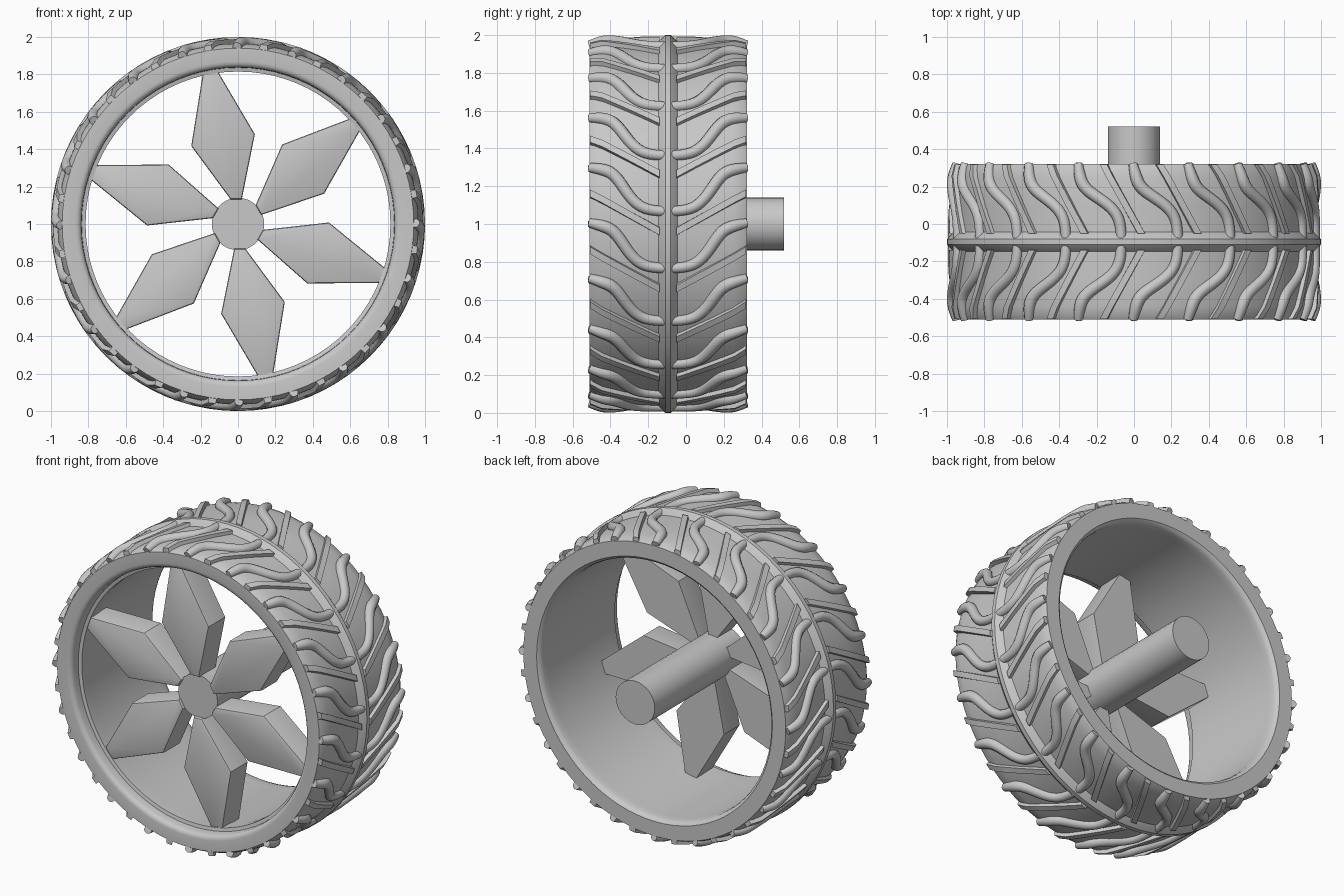
import bpy, bmesh, math
from math import sin, cos, pi
from mathutils import Matrix, Vector

cube = bpy.data.objects.get("Cube")
if cube:
    bpy.data.objects.remove(cube, do_unlink=True)

grey = bpy.data.materials.new("plain grey")
grey.use_nodes = True
GREY = (0.58, 0.58, 0.58, 1)
grey.diffuse_color = GREY
grey.node_tree.nodes["Principled BSDF"].inputs["Base Color"].default_value = GREY

MID = -0.095     # centre of the tread across the width
PITCHES = 20
STEP = 2 * pi / PITCHES
PHASE = 0.07


def cyl(r, a, y):
    """Point at radius r and angle a around the wheel axis."""
    return Vector((r * cos(a), y, 1 + r * sin(a)))


def add(name, data):
    ob = bpy.data.objects.new(name, data)
    bpy.context.collection.objects.link(ob)
    data.materials.append(grey)
    return ob


def select(ob):
    bpy.ops.object.select_all(action='DESELECT')
    ob.select_set(True)
    bpy.context.view_layer.objects.active = ob


def smooth(ob, angle):
    select(ob)
    bpy.ops.object.shade_smooth_by_angle(angle=math.radians(angle))


def finish(name, bm, angle=35):
    bmesh.ops.recalc_face_normals(bm, faces=bm.faces)
    me = bpy.data.meshes.new(name)
    bm.to_mesh(me)
    bm.free()
    smooth(add(name, me), angle)


def revolve(name, profile, steps=80):
    """Closed (radius, y) profile turned around the wheel axis."""
    bm = bmesh.new()
    rings = [[bm.verts.new(cyl(r, 2 * pi * i / steps, y)) for r, y in profile]
             for i in range(steps)]
    n = len(profile)
    for i in range(steps):
        a, b = rings[i], rings[(i + 1) % steps]
        for j in range(n):
            k = (j + 1) % n
            bm.faces.new((a[j], a[k], b[k], b[j]))
    finish(name, bm)


# Tyre body with a small step inside the front edge and a rounded back opening
revolve("tyre", [(.94, -.51), (.87, -.51), (.855, -.507), (.844, -.498), (.838, -.485),
                 (.836, -.44), (.815, -.435), (.815, -.38), (.822, -.3), (.822, .25),
                 (.824, .29), (.83, .31), (.845, .322), (.94, .322),
                 (.952, .3), (.964, .25), (.966, .1), (.966, -.3), (.964, -.44), (.952, -.49)])

# Raised centre rib with sloping flanks
revolve("centre_rib", [(.94, MID - .066), (.968, MID - .05), (1, MID - .014),
                       (1, MID + .014), (.968, MID + .05), (.94, MID + .066)])

# Wavy tread bars, mirrored on both sides of the rib, thicker towards the sidewalls
WAVE = [(0, 0), (.08, 0), (.16, .02), (.23, .12), (.29, .22), (.35, .235), (.415, .25)]
curve = bpy.data.curves.new("wavy_treads", 'CURVE')
curve.dimensions = '3D'
curve.bevel_depth = .032
curve.bevel_resolution = 3
curve.use_fill_caps = True
curve.resolution_u = 4
for i in range(PITCHES):
    for side in (-1, 1):
        s = curve.splines.new('NURBS')
        s.points.add(len(WAVE) - 1)
        for p, (d, da) in zip(s.points, WAVE):
            r = .968 if d < .4 else .948
            p.co = (*cyl(r, PHASE + i * STEP + da, MID + side * d), 1)
            p.radius = .75 if d > .4 else .85 + .6 * d
        s.order_u = 4
        s.use_endpoint_u = True
waves = add("wavy_treads", curve)
select(waves)
bpy.ops.object.convert(target='MESH')
smooth(bpy.context.view_layer.objects.active, 40)

# Straight slanted tread bars
bm = bmesh.new()
STATIONS = 6
for i in range(PITCHES):
    for side in (-1, 1):
        prev = None
        for k in range(STATIONS + 1):
            t = k / STATIONS
            a = PHASE + i * STEP - .11 + .21 * t
            y = MID + side * (.045 + .368 * t)
            top = .988 - (.02 if k == STATIONS else 0)
            ring = [bm.verts.new(cyl(r, a + w, y)) for r, w in
                    ((.94, -.024), (top, -.02), (top, .02), (.94, .024))]
            if prev:
                for j in range(4):
                    m = (j + 1) % 4
                    bm.faces.new((prev[j], prev[m], ring[m], ring[j]))
            if k in (0, STATIONS):
                bm.faces.new(ring)
            prev = ring
finish("straight_treads", bm, 30)

# Axle and hub
bm = bmesh.new()
bmesh.ops.create_cone(bm, cap_ends=True, segments=32, radius1=.14, radius2=.14, depth=.93,
                      matrix=Matrix.Translation((0, .055, 1)) @ Matrix.Rotation(pi / 2, 4, 'X'))
finish("axle", bm)

# Six kite-shaped spokes with softened front edges
KITE = [(-.04, .132), (-.25, .417), (-.187, .81), (-.107, .815), (.09, .48), (.02, .132)]
bm = bmesh.new()
rims = []
for i in range(6):
    turn = Matrix.Rotation(i * pi / 3, 3, 'Y')
    front, back = [[bm.verts.new(turn @ Vector((x, y, z)) + Vector((0, 0, 1))) for x, z in KITE]
                   for y in (-.43, -.26)]
    rims += bm.faces.new(front).edges
    bm.faces.new(back)
    for j in range(6):
        k = (j + 1) % 6
        bm.faces.new((front[j], front[k], back[k], back[j]))
bmesh.ops.bevel(bm, geom=rims, offset=.012, segments=2, profile=.5, affect='EDGES')
finish("spokes", bm, 30)
